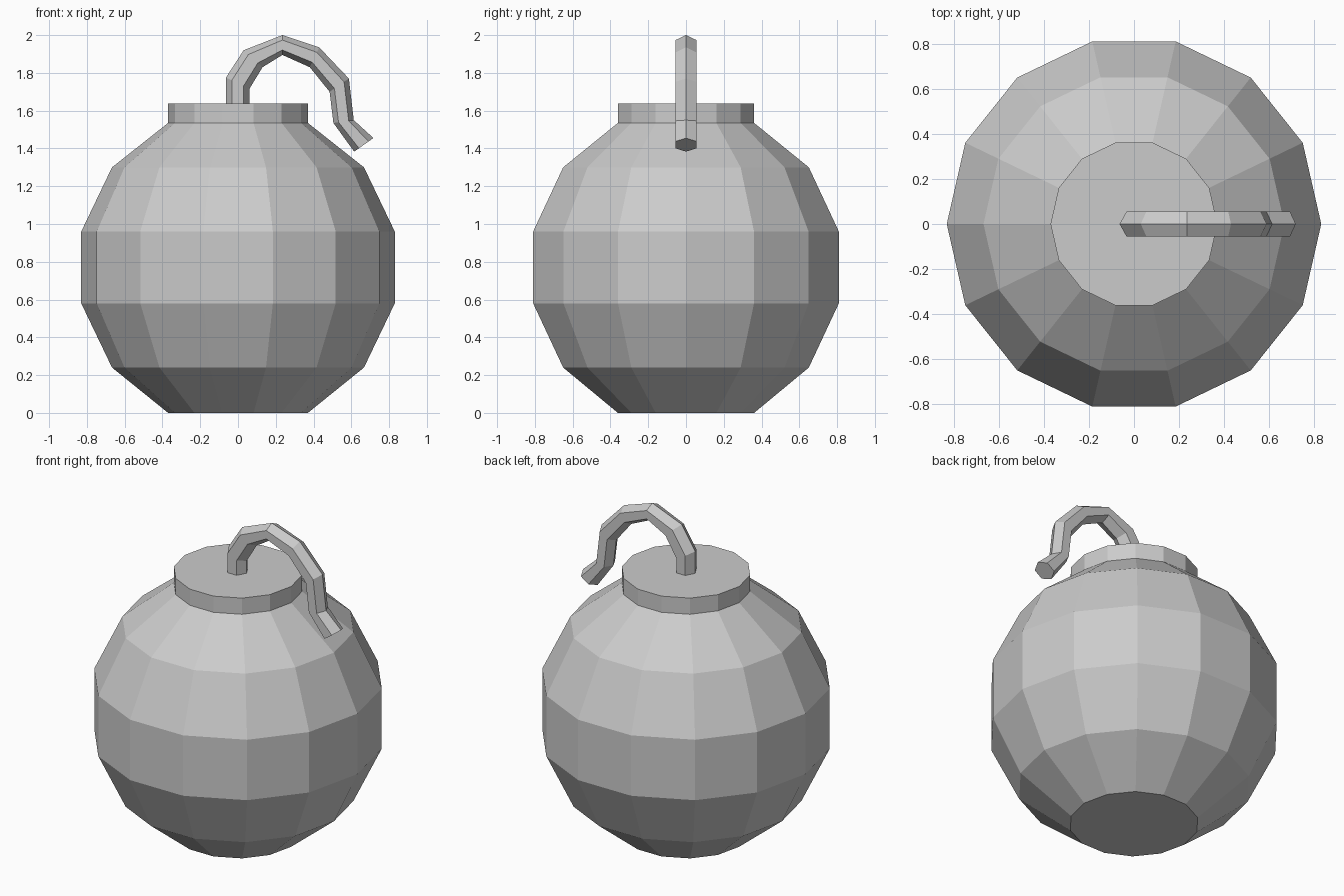
import bpy, bmesh
from math import sin, cos, tau
from mathutils import Vector

if "Cube" in bpy.data.objects:
    bpy.data.objects.remove(bpy.data.objects["Cube"])


def loft(name, rings):
    """Skin a list of equal-length point rings and close both ends."""
    bm = bmesh.new()
    loops = [[bm.verts.new(p) for p in ring] for ring in rings]
    n = len(loops[0])
    for a, b in zip(loops, loops[1:]):
        for i in range(n):
            j = (i + 1) % n
            bm.faces.new((a[i], a[j], b[j], b[i]))
    bm.faces.new(loops[0])
    bm.faces.new(loops[-1])
    bmesh.ops.recalc_face_normals(bm, faces=bm.faces)
    mesh = bpy.data.meshes.new(name)
    bm.to_mesh(mesh)
    bm.free()
    obj = bpy.data.objects.new(name, mesh)
    bpy.context.collection.objects.link(obj)
    return obj


def circle(r, z, n=14):
    return [(r * cos(tau * i / n), r * sin(tau * i / n), z) for i in range(n)]


# Round body with flat bottom and short collar on top (radius, height)
profile = [(0.37, 0), (0.667, 0.24), (0.83, 0.58), (0.83, 0.96),
           (0.667, 1.30), (0.37, 1.535), (0.37, 1.637)]
loft("bomb_body", [circle(r, z) for r, z in profile])

# Curved six-sided fuse: outer and inner edge of the bend (x, z)
outer = [(-0.064, 1.62), (-0.064, 1.775), (0.03, 1.92), (0.235, 2.0),
         (0.43, 1.935), (0.587, 1.77), (0.613, 1.55), (0.717, 1.455)]
inner = [(0.06, 1.62), (0.06, 1.715), (0.13, 1.83), (0.235, 1.895),
         (0.38, 1.83), (0.485, 1.70), (0.505, 1.535), (0.615, 1.383)]
rings = []
for (ox, oz), (ix, iz) in zip(outer, inner):
    o, i = Vector((ox, 0, oz)), Vector((ix, 0, iz))
    mid, half = (o + i) / 2, (o - i) / 2
    rings.append([mid + half * cos(tau * k / 6) + Vector((0, 0.064 * sin(tau * k / 6), 0))
                  for k in range(6)])
loft("fuse", rings)
